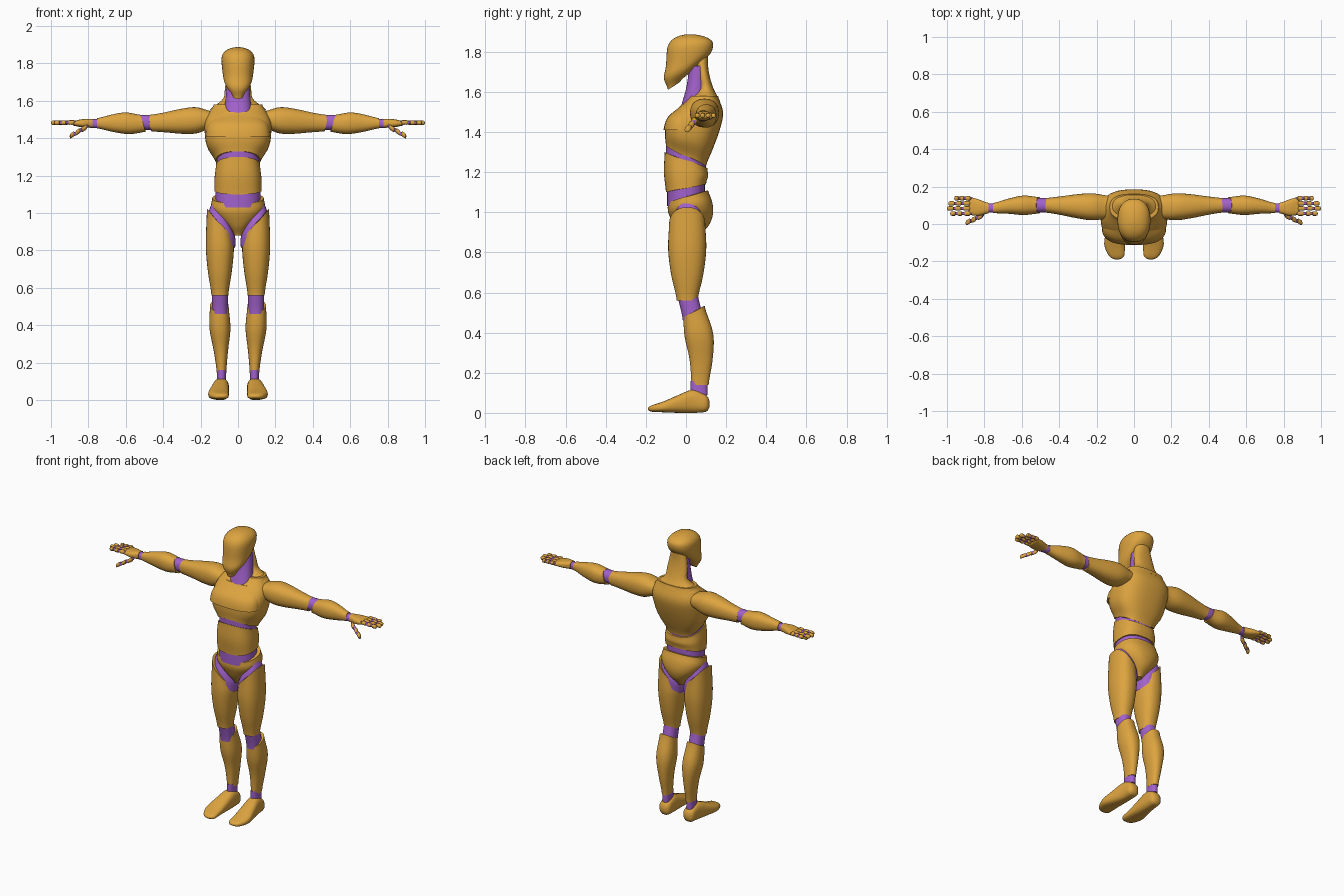
import bpy, bmesh, math

if "Cube" in bpy.data.objects:
    bpy.data.objects.remove(bpy.data.objects["Cube"])


def make_material(name, colour):
    mat = bpy.data.materials.new(name)
    mat.use_nodes = True
    mat.diffuse_color = colour
    mat.node_tree.nodes["Principled BSDF"].inputs["Base Color"].default_value = colour
    return mat


SHELL = make_material("amber shell", (.72, .37, .05, 1))
JOINT = make_material("violet joint", (.36, .12, .6, 1))


def sample(track, t):
    """Read a constant, or a smooth curve through evenly spaced values, at t from 0 to 1."""
    if not isinstance(track, tuple):
        return track
    last = len(track) - 1
    index = min(int(t * last), last - 1)
    f = t * last - index
    before, start = track[max(index - 1, 0)], track[index]
    end, after = track[index + 1], track[min(index + 2, last)]
    slope_start, slope_end = (end - before) / 2, (after - start) / 2
    ease = f * f * (3 - 2 * f)
    return (start + (end - start) * ease
            + slope_start * f * (1 - f) ** 2 - slope_end * f * f * (1 - f))


def dome_scale(distance, length):
    """Round off an end over the given share of the span."""
    if distance >= length:
        return 1
    return math.sqrt(max(1 - (1 - distance / length) ** 3, .01))


def loft(name, mat, span, a=0, b=0, wide=0, deep=0, lean_a=0, lean_b=0,
         axis="Z", power=2.3, sides=32, steps=20, dome_low=0, dome_high=0, flip=1):
    """Skin superellipses along an axis; a and b are the other two coordinates in order."""
    bm = bmesh.new()
    loops = []
    for i in range(steps + 1):
        t = (1 - math.cos(math.pi * i / steps)) / 2
        scale = dome_scale(t, dome_low) * dome_scale(1 - t, dome_high)
        loop = []
        for k in range(sides):
            angle = math.tau * k / sides
            u, v = math.cos(angle), math.sin(angle)
            side_a = math.copysign(abs(u) ** (2 / power), u)
            side_b = math.copysign(abs(v) ** (2 / power), v)
            p = sample(a, t) + sample(wide, t) * scale * side_a
            q = sample(b, t) + sample(deep, t) * scale * side_b
            r = span[0] + (span[1] - span[0]) * t + sample(lean_a, t) * u + sample(lean_b, t) * v
            x, y, z = {"X": (r, p, q), "Y": (p, r, q), "Z": (p, q, r)}[axis]
            loop.append(bm.verts.new((x * flip, y, z)))
        loops.append(loop)
    for low, high in zip(loops, loops[1:]):
        for k in range(sides):
            n = (k + 1) % sides
            bm.faces.new((low[k], low[n], high[n], high[k]))
    bm.faces.new(loops[0])
    bm.faces.new(loops[-1])
    bmesh.ops.recalc_face_normals(bm, faces=bm.faces)
    mesh = bpy.data.meshes.new(name)
    bm.to_mesh(mesh)
    bm.free()
    mesh.materials.append(mat)
    mesh.shade_smooth()
    mesh.set_sharp_from_angle(angle=math.radians(45))
    bpy.context.collection.objects.link(bpy.data.objects.new(name, mesh))


# Head and neck
loft("head", SHELL, (1.63, 1.887), b=(-.06, -.03, .01, .02, .02),
     wide=(.03, .07, .083, .088, .08), deep=(.03, .08, .11, .115, .1),
     lean_b=(.02, .03, 0), dome_high=.25, sides=40)
loft("neck", JOINT, (1.5, 1.73), b=(.04, .06), wide=(.08, .066, .06), deep=(.07, .05, .045))
loft("nape", SHELL, (1.55, 1.79), b=(.09, .1, .09, .08, .07),
     wide=(.15, .08, .07, .06, .05), deep=(.08, .04, .03, .03, .04))

# Torso
loft("chest", SHELL, (1.28, 1.58), b=(0, .015, .035, .07, .09),
     wide=(.12, .165, .178, .173, .13), deep=(.1, .12, .133, .115, .07),
     lean_b=(-.05, -.02, 0), power=2.6, sides=44)
loft("breastplate", SHELL, (1.41, 1.54), b=(-.015, 0, .04),
     wide=(.172, .16, .11), deep=(.097, .09, .06), power=2.7, sides=40)
loft("rib_joint", JOINT, (1.2, 1.32), wide=.113, deep=.1, lean_b=(0, -.04))
loft("abdomen", SHELL, (1.12, 1.26), wide=(.126, .125, .117), deep=(.1, .11, .106),
     lean_b=(.02, -.04), power=2.5, sides=40)
loft("waist_joint", JOINT, (1.03, 1.14), wide=.12, deep=.094)
loft("pelvis", SHELL, (.88, 1.08), b=(.02, .03, .03, .02, .01),
     wide=(.025, .065, .115, .143, .138), deep=(.045, .085, .105, .11, .1),
     lean_b=(0, .03), sides=40)


def build_leg(side, flip):
    def part(name, mat, span, **tracks):
        loft(side + "_" + name, mat, span, flip=flip, **tracks)

    part("hip_joint", JOINT, (.88, 1), a=.085, b=.01, wide=(.07, .07, .05),
         deep=(.08, .08, .06), lean_a=.07)
    part("thigh", SHELL, (.56, .945), a=.097, b=.006, wide=(.045, .064, .075, .069),
         deep=(.052, .08, .095, .09), lean_a=(0, 0, .01, .08))
    part("knee", JOINT, (.46, .61), a=.097, b=(.035, .005), wide=.043, deep=.051)
    part("shin", SHELL, (.14, .505), a=(.088, .1), b=(.07, .075, .065, .04),
         wide=(.025, .038, .056, .05), deep=(.043, .057, .071, .053), lean_b=(0, 0, .03))
    part("ankle", JOINT, (.09, .16), a=.088, b=.065, wide=.024, deep=.042)
    part("foot", SHELL, (-.19, .118), axis="Y", a=(.09, .104, .098, .09, .088),
         b=(.02, .03, .045, .058, .045), wide=(.04, .055, .05, .042, .038),
         deep=(.015, .027, .045, .058, .04), power=2.6, dome_low=.12, dome_high=.1)


def build_arm(side, flip):
    def part(name, mat, span, **tracks):
        loft(side + "_" + name, mat, span, axis="X", flip=flip, **tracks)

    part("upper_arm", SHELL, (.14, .473), a=(.09, .1), b=(1.5, 1.48),
         wide=(.062, .072, .064, .05, .039), deep=(.045, .07, .066, .053, .044), lean_b=(0, .01))
    part("elbow", JOINT, (.44, .54), a=.1, b=1.485, wide=.038, deep=.04)
    part("forearm", SHELL, (.508, .755), a=(.1, .1, .095, .085), b=1.48,
         wide=(.044, .052, .04, .027), deep=(.046, .058, .046, .027), lean_b=(.015, 0))
    part("wrist", JOINT, (.735, .795), a=.085, b=1.478, wide=.024, deep=.024)
    part("palm", SHELL, (.778, .886), a=(.085, .088, .097), b=1.48, wide=(.028, .044, .048),
         deep=(.024, .022, .012), power=2.7, dome_high=.1)

    # Digits: a violet core with three shell segments over it
    def digit(name, span, a, b, radius):
        def tube(label, mat, low, high, size):
            def between(ends, share):
                return ends[0] + (ends[1] - ends[0]) * share

            part(name + label, mat, (between(span, low), between(span, high)),
                 a=(between(a, low), between(a, high)), b=(between(b, low), between(b, high)),
                 wide=size, deep=size, sides=12, steps=8, dome_low=.2, dome_high=.3)

        tube("_core", JOINT, 0, .95, radius * .75)
        for label, low, length in (("_base", .08, .3), ("_middle", .44, .25), ("_tip", .74, .26)):
            tube(label, SHELL, low, low + length, radius)

    for i, name in enumerate(("index_finger", "middle_finger", "ring_finger", "little_finger")):
        y = .056 + .027 * i
        digit(name, (.865, 1 - .012 * (i - 1.2) ** 2), (y, y), (1.485, 1.482), .012)
    digit("thumb", (.8, .9), (.05, .005), (1.465, 1.41), .014)


for side, flip in (("left", 1), ("right", -1)):
    build_leg(side, flip)
    build_arm(side, flip)
